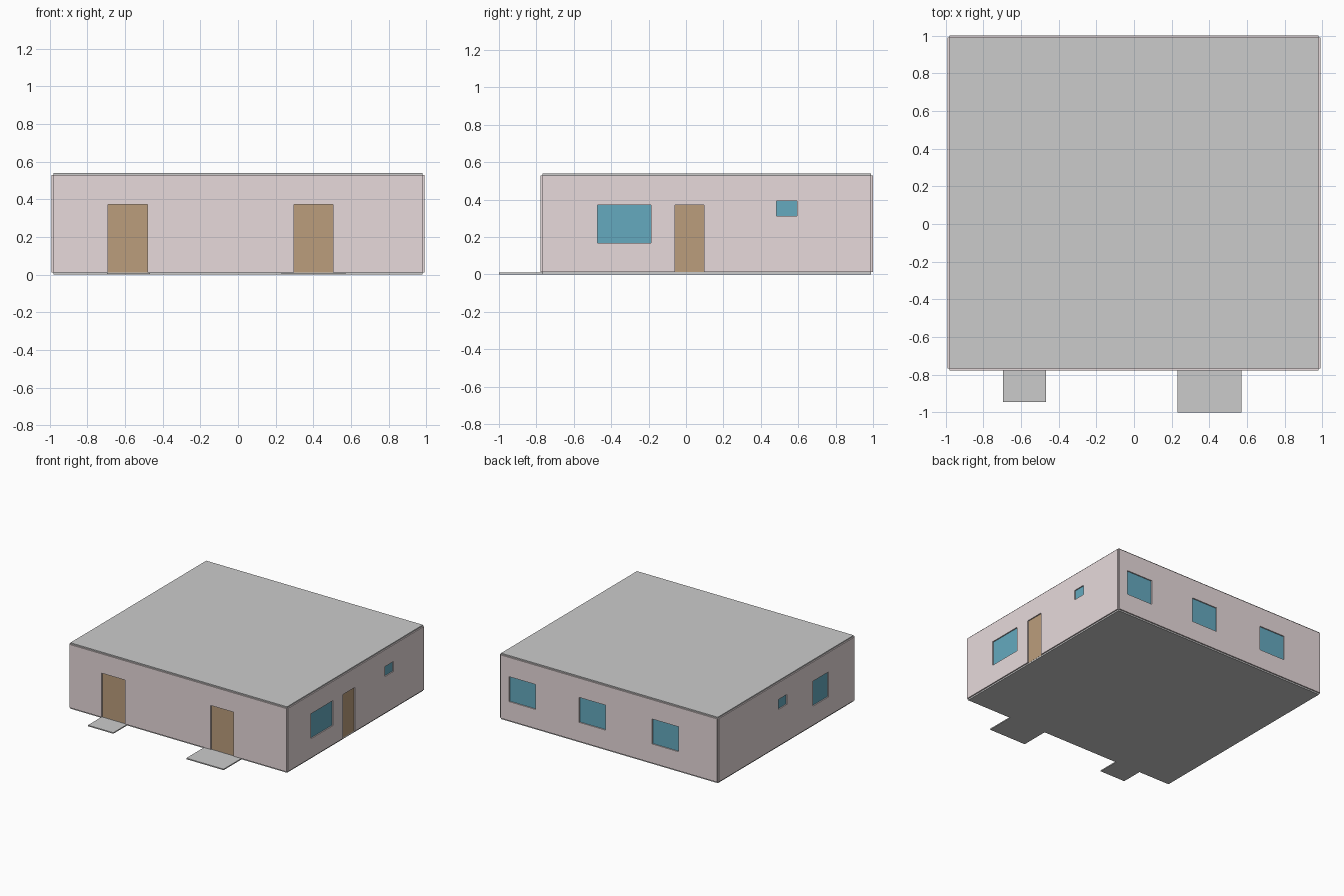
import bpy
import bmesh

if "Cube" in bpy.data.objects:
    bpy.data.objects.remove(bpy.data.objects["Cube"])

X = 0.981                  # core half width
Y0, Y1 = -0.767, 0.99      # core front and back
T = 0.010                  # wall thickness
ZB, ZT, ZR = 0.012, 0.53, 0.54


def material(name, rgb):
    m = bpy.data.materials.new(name)
    m.diffuse_color = (*rgb, 1)
    m.use_nodes = True
    m.node_tree.nodes["Principled BSDF"].inputs["Base Color"].default_value = m.diffuse_color
    return m


PLASTER = material("plaster", (0.80, 0.70, 0.71))
WOOD = material("wood", (0.50, 0.34, 0.20))
GLASS = material("glass", (0.13, 0.40, 0.52))


def box(name, lo, hi, mat=None):
    bm = bmesh.new()
    bmesh.ops.create_cube(bm, size=1)
    for v in bm.verts:
        v.co = [(a + b) / 2 + c * (b - a) for a, b, c in zip(lo, hi, v.co)]
    mesh = bpy.data.meshes.new(name)
    bm.to_mesh(mesh)
    bm.free()
    ob = bpy.data.objects.new(name, mesh)
    bpy.context.collection.objects.link(ob)
    if mat:
        mesh.materials.append(mat)
    return ob


def wall(side, along_x, inner, sign, span, openings):
    """Thin wall panel with recessed openings (kind, start, end, bottom, top)."""
    def slab(name, u, d, z, mat=None):
        d = sorted(inner + sign * k for k in d)
        a, b = (u, d) if along_x else (d, u)
        return box(name, (a[0], b[0], z[0]), (a[1], b[1], z[1]), mat)

    panel = slab(side + "_wall", span, (0, T), (ZB, ZT), PLASTER)
    for i, (kind, u0, u1, z0, z1) in enumerate(openings, 1):
        name = f"{side}_{kind}_{i}"
        low = z0 - 0.05 if kind == "door" else z0
        cutter = slab(name + "_cutter", (u0, u1), (-0.05, 0.05), (low, z1))
        cutter.hide_render = True
        cutter.hide_viewport = True
        cutter.display_type = 'WIRE'
        cut = panel.modifiers.new(name, 'BOOLEAN')
        cut.operation = 'DIFFERENCE'
        cut.solver = 'EXACT'
        cut.object = cutter
        # leaf or pane set at the back of the opening
        slab(name, (u0, u1), (-0.003, 0.001), (z0, z1),
             WOOD if kind == "door" else GLASS)


# Floor and roof slabs
box("floor", (-X, Y0, 0), (X, Y1, ZB))
box("roof", (-X, Y0, ZT), (X, Y1, ZR))

# Walls with doors and windows
W0, W1 = 0.168, 0.372      # large windows
S0, S1 = 0.312, 0.393      # small windows
wall("front", True, Y0, -1, (-X, X),
     [("door", -0.69, -0.48, ZB, W1), ("door", 0.297, 0.505, ZB, W1)])
wall("back", True, Y1, 1, (-X, X),
     [("window", c - 0.119, c + 0.119, W0, W1) for c in (-0.513, 0.148, 0.782)])
wall("right", False, X, 1, (Y0, Y1),
     [("window", -0.473, -0.187, W0, W1),
      ("door", -0.06, 0.096, ZB, W1),
      ("window", 0.485, 0.594, S0, S1)])
wall("left", False, -X, -1, (Y0, Y1),
     [("window", -0.425, -0.23, W0, W1),
      ("window", 0.112, 0.218, S0, S1)])

# Entrance slabs in front of the doors
box("left_step", (-0.697, -0.945, 0), (-0.467, Y0, 0.009))
box("right_step", (0.232, -1.0, 0), (0.57, Y0, 0.009))
